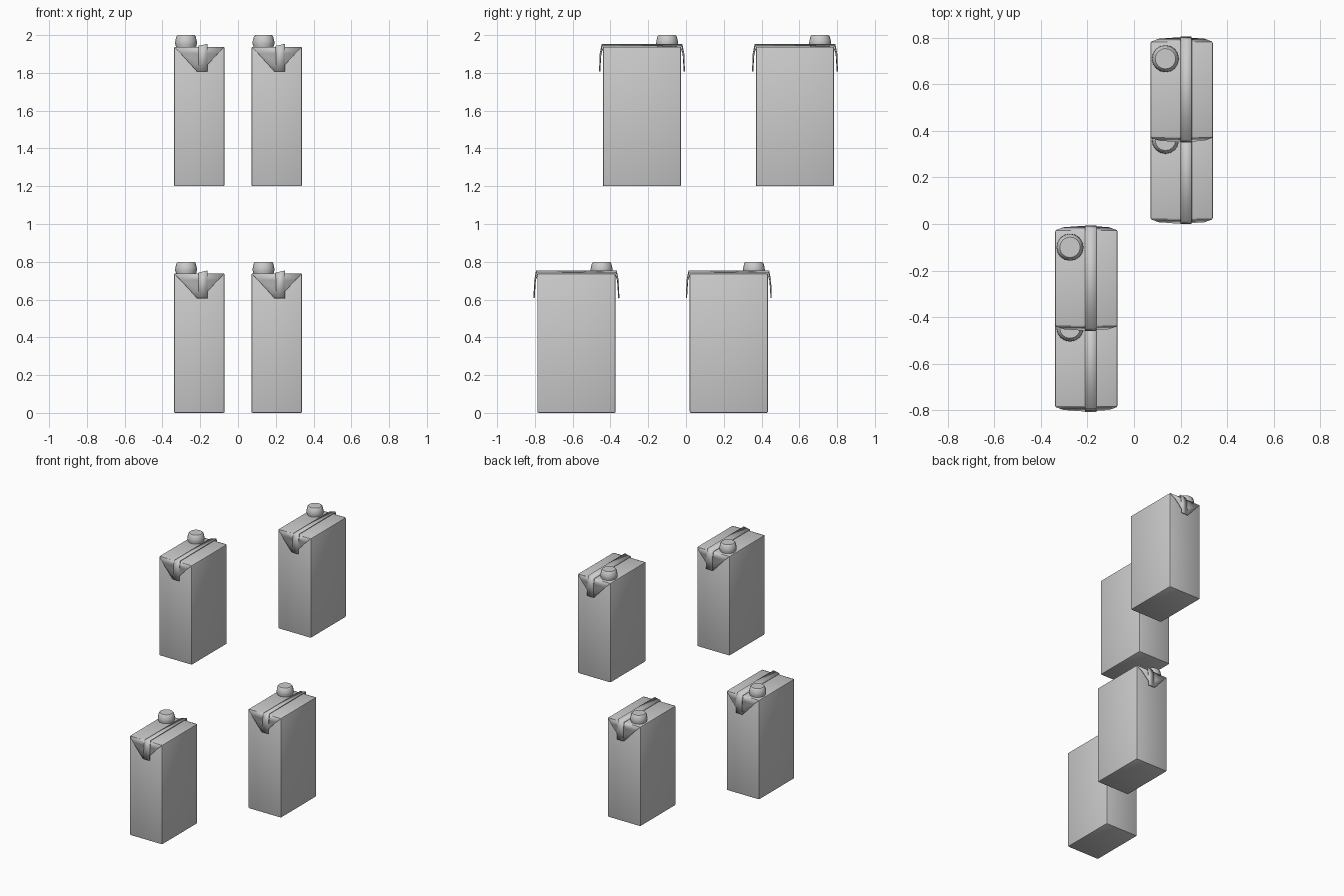
import bpy, bmesh

if "Cube" in bpy.data.objects:
    bpy.data.objects.remove(bpy.data.objects["Cube"])

W, D, H = 0.268, 0.414, 0.738   # carton body width, depth, height


def finish(bm, name, loc):
    bmesh.ops.recalc_face_normals(bm, faces=bm.faces)
    me = bpy.data.meshes.new(name)
    bm.to_mesh(me)
    bm.free()
    ob = bpy.data.objects.new(name, me)
    ob.location = loc
    bpy.context.collection.objects.link(ob)
    bpy.ops.object.select_all(action='DESELECT')
    ob.select_set(True)
    bpy.context.view_layer.objects.active = ob
    bpy.ops.object.shade_smooth_by_angle(angle=0.7)
    return ob


def body(loc):
    bm = bmesh.new()
    bmesh.ops.create_cube(bm, size=1)
    for v in bm.verts:
        v.co.x *= W
        v.co.y *= D
        v.co.z = (v.co.z + 0.5) * H
    bmesh.ops.bevel(bm, geom=list(bm.edges), offset=0.007, segments=2,
                    profile=0.5, affect='EDGES')
    finish(bm, "carton_body", loc)


def sheet(name, rows, thick, loc):
    """Thin folded card from pairs of left/right points."""
    bm = bmesh.new()
    vs = [[bm.verts.new(p) for p in r] for r in rows]
    for a, b in zip(vs, vs[1:]):
        bm.faces.new((a[0], a[1], b[1], b[0]))
    ob = finish(bm, name, loc)
    mod = ob.modifiers.new("thickness", 'SOLIDIFY')
    mod.thickness = thick
    mod.offset = 0


def lathe(name, profile, centre, loc, n=16):
    bm = bmesh.new()
    vs = [bm.verts.new((r, 0, z)) for r, z in profile]
    es = [bm.edges.new(p) for p in zip(vs, vs[1:])]
    bmesh.ops.spin(bm, geom=vs + es, axis=(0, 0, 1), cent=(0, 0, 0),
                   angle=6.283185307, steps=n)
    bmesh.ops.remove_doubles(bm, verts=bm.verts, dist=1e-4)
    bmesh.ops.translate(bm, verts=bm.verts, vec=centre)
    finish(bm, name, loc)


def carton(loc):
    body(loc)
    # triangular ears folded down on front and back
    ear = [(-0.131, 0.131, 0.205, 0.736), (-0.098, 0.098, 0.217, 0.702),
           (-0.043, 0.043, 0.221, 0.642), (-0.012, 0.040, 0.223, 0.607)]
    for s, side in ((-1, "front"), (1, "back")):
        sheet(side + "_ear", [((a, s * y, z), (b, s * y, z))
                              for a, b, y, z in ear], 0.004, loc)
    # seam fin folded over the top and down both ears
    half = [(0.2245, 0.607, 0.0), (0.221, 0.70, 0.001), (0.212, 0.741, 0.010)]
    path = [(-y, z, r) for y, z, r in half] + [(y, z, r) for y, z, r in half[::-1]]
    sheet("seam_fin", [((-0.005, y, z), (0.043, y, z + r)) for y, z, r in path],
          0.006, loc)
    # screw cap
    lathe("cap", [(0.052, 0.733), (0.058, 0.755), (0.057, 0.768),
                  (0.051, 0.793), (0.044, 0.80), (0, 0.80)],
          (-0.07, 0.133, 0), loc)


for place in ((0.205, 0.577, 1.2), (0.205, 0.2265, 0),
              (-0.205, -0.233, 1.2), (-0.205, -0.58, 0)):
    carton(place)
